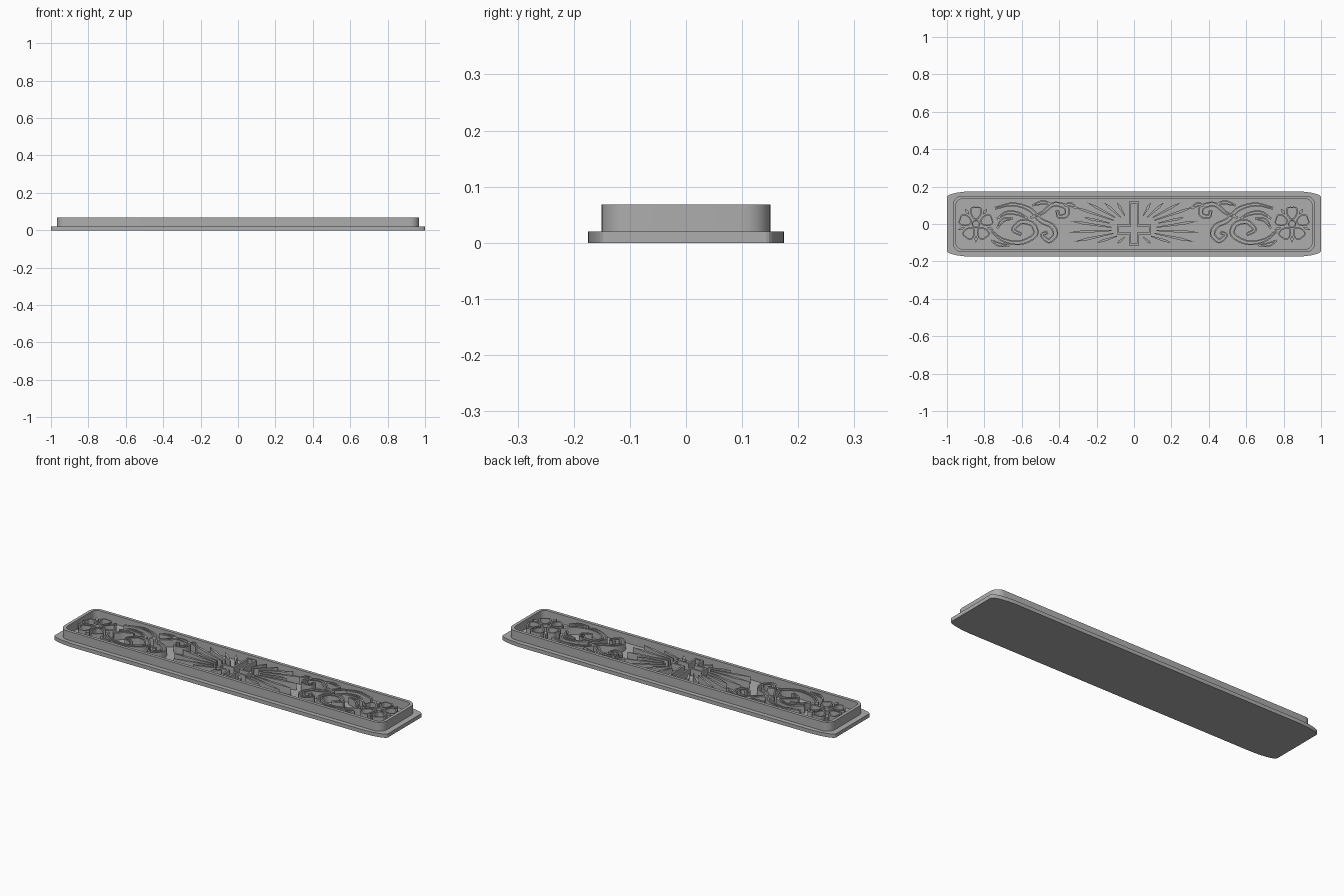
import bpy, bmesh, math
from mathutils import Vector

cube = bpy.data.objects.get("Cube")
if cube:
    bpy.data.objects.remove(cube)

grey = bpy.data.materials.new("matte grey")
grey.use_nodes = True
grey.diffuse_color = (0.42, 0.42, 0.42, 1)
grey.node_tree.nodes["Principled BSDF"].inputs["Base Color"].default_value = (0.42, 0.42, 0.42, 1)

FLOOR, RELIEF, RIM = 0.02, 0.058, 0.068


def finish(bm, name):
    bmesh.ops.recalc_face_normals(bm, faces=bm.faces)
    mesh = bpy.data.meshes.new(name)
    bm.to_mesh(mesh)
    bm.free()
    mesh.materials.append(grey)
    obj = bpy.data.objects.new(name, mesh)
    bpy.context.collection.objects.link(obj)
    return obj


def prism(bm, pts, z0, z1):
    lower = [bm.verts.new((p[0], p[1], z0)) for p in pts]
    upper = [bm.verts.new((p[0], p[1], z1)) for p in pts]
    bm.faces.new(lower[::-1])
    bm.faces.new(upper)
    for i in range(len(pts)):
        j = (i + 1) % len(pts)
        bm.faces.new((lower[i], lower[j], upper[j], upper[i]))


def wall(bm, pts, z1=RELIEF, thick=0.009, z0=FLOOR - 0.002):
    """Closed loop of upright wall, centred on the given outline."""
    pts = [Vector(p) for p in pts]
    n = len(pts)
    rings = []
    for i, p in enumerate(pts):
        a = (p - pts[i - 1]).normalized()
        b = (pts[(i + 1) % n] - p).normalized()
        na, nb = Vector((-a.y, a.x)), Vector((-b.y, b.x))
        m = na + nb
        m = m.normalized() if m.length > 0.01 else na
        off = m * (thick / 2 / max(0.6, m.dot(na)))
        rings.append([bm.verts.new((q.x, q.y, z)) for q, z in
                      ((p + off, z0), (p + off, z1), (p - off, z1), (p - off, z0))])
    for i in range(n):
        r, s = rings[i], rings[(i + 1) % n]
        for k in range(4):
            bm.faces.new((r[k], r[(k + 1) % 4], s[(k + 1) % 4], s[k]))


def rounded(hx, hy, rx, ry, steps=8):
    pts = []
    for q, (sx, sy) in enumerate(((1, 1), (-1, 1), (-1, -1), (1, -1))):
        for i in range(steps + 1):
            t = math.pi / 2 * (q + i / steps)
            pts.append((sx * (hx - rx) + rx * math.cos(t), sy * (hy - ry) + ry * math.sin(t)))
    return pts


def spline(keys, steps=6):
    """Smooth path through a few key points."""
    k = [Vector(p) for p in keys]
    k = [2 * k[0] - k[1]] + k + [2 * k[-1] - k[-2]]
    out = []
    for i in range(1, len(k) - 2):
        a, b, c, d = k[i - 1:i + 3]
        for s in range(steps):
            t = s / steps
            out.append(0.5 * (2 * b + (c - a) * t + (2 * a - 5 * b + 4 * c - d) * t * t
                              + (3 * b - a - 3 * c + d) * t ** 3))
    return out + [k[-2]]


def frond(bm, keys, w0, w1, side):
    """Outlined scroll whose width goes from w0 to w1, swelling mid-way."""
    path = spline(keys)
    left, right = [], []
    for i, p in enumerate(path):
        d = (path[min(i + 1, len(path) - 1)] - path[max(i - 1, 0)]).normalized()
        t = i / (len(path) - 1)
        h = (w0 + (w1 - w0) * t + 0.012 * math.sin(math.pi * t)) / 2
        nrm = Vector((-d.y, d.x)) * h
        left.append(p + nrm)
        right.append(p - nrm)
    wall(bm, [(side * p.x, p.y) for p in left + right[::-1]], thick=0.007)


def ring(bm, x, y, r, n=16):
    wall(bm, [(x + r * math.cos(2 * math.pi * i / n), y + r * math.sin(2 * math.pi * i / n))
              for i in range(n)], thick=0.007)


# Base plate with long, shallow rounded corners
bm = bmesh.new()
prism(bm, rounded(1.0, 0.175, 0.15, 0.032, 10), 0, FLOOR)
finish(bm, "base_plate")

# Raised rim
bm = bmesh.new()
wall(bm, rounded(0.96, 0.142, 0.04, 0.04), RIM, 0.017)
rim = finish(bm, "rim")
bpy.context.view_layer.objects.active = rim
rim.select_set(True)
bpy.ops.object.shade_smooth_by_angle(angle=math.radians(30))
rim.select_set(False)

# Outlined cross
bm = bmesh.new()
a, b, top, bottom, high, low = 0.021, 0.085, 0.115, -0.11, -0.008, -0.05
wall(bm, [(-a, bottom), (a, bottom), (a, low), (b, low), (b, high), (a, high),
          (a, top), (-a, top), (-a, high), (-b, high), (-b, low), (-a, low)], thick=0.01)
finish(bm, "cross")

# Rays: start and end of each tapered blade on one side
rays = [((0.05, 0.045), (0.09, 0.115)), ((0.07, 0.035), (0.16, 0.115)),
        ((0.10, 0.035), (0.25, 0.115)), ((0.11, 0.02), (0.33, 0.095)),
        ((0.13, 0.005), (0.27, 0.035)), ((0.12, -0.018), (0.34, 0.015)),
        ((0.12, -0.035), (0.35, -0.045)), ((0.11, -0.05), (0.32, -0.095)),
        ((0.09, -0.065), (0.20, -0.10)), ((0.05, -0.07), (0.09, -0.105))]
# Scrolls and leaves: path, start width, end width
fronds = [
    ([(0.76, -0.04), (0.70, -0.085), (0.61, -0.10), (0.53, -0.06), (0.54, -0.005),
      (0.60, 0.012), (0.645, -0.03), (0.605, -0.055)], 0.008, 0.012),
    ([(0.74, 0.085), (0.65, 0.105), (0.56, 0.08), (0.50, 0.02), (0.44, -0.01),
      (0.42, -0.055), (0.455, -0.09), (0.49, -0.06), (0.465, -0.045)], 0.008, 0.012),
    ([(0.55, 0.035), (0.49, 0.06), (0.43, 0.105), (0.365, 0.09), (0.36, 0.05),
      (0.40, 0.04), (0.41, 0.07)], 0.006, 0.012),
    ([(0.37, 0.10), (0.34, 0.105), (0.31, 0.085)], 0.004, 0.006),
    ([(0.73, 0.03), (0.68, 0.06), (0.62, 0.055), (0.57, 0.03)], 0.004, 0.004),
    ([(0.73, -0.02), (0.70, 0.02), (0.65, 0.03)], 0.004, 0.004),
    ([(0.54, 0.10), (0.49, 0.115), (0.45, 0.11)], 0.004, 0.004),
    ([(0.76, -0.09), (0.72, -0.11), (0.67, -0.115)], 0.004, 0.004)]

for side, label in ((1, "left"), (-1, "right")):
    bm = bmesh.new()
    for start, end in rays:
        p, q = Vector(start), Vector(end)
        d = (q - p).normalized()
        w = Vector((-d.y, d.x)) * 0.007
        m = p.lerp(q, 0.7)
        pts = [p + w * 0.4, p - w * 0.4, m - w, q, m + w]
        prism(bm, [(side * v.x, v.y) for v in pts], FLOOR - 0.002, RELIEF)
    finish(bm, label + "_rays")

    bm = bmesh.new()
    for keys, w0, w1 in fronds:
        frond(bm, keys, w0, w1, side)
    finish(bm, label + "_scrolls")

    # Five-petalled flower with sepals between the petals
    bm = bmesh.new()
    cx, cy = side * 0.845, 0.0
    ring(bm, cx, cy, 0.019)
    for k in range(5):
        ang = math.pi / 2 + 2 * math.pi * k / 5
        u = Vector((math.cos(ang), math.sin(ang)))
        v = Vector((-u.y, u.x))
        petal = []
        for i in range(20):
            t = 2 * math.pi * i / 20
            r = 0.035 - 0.009 * max(0, math.cos(t)) ** 6
            petal.append(Vector((cx, cy)) + u * (0.062 + r * math.cos(t))
                         + v * r * math.sin(t) * (0.8 + 0.2 * math.cos(t)))
        wall(bm, petal, thick=0.007)
        s = (u + Vector((math.cos(ang + 1.2566), math.sin(ang + 1.2566)))).normalized()
        n = Vector((-s.y, s.x)) * 0.009
        c = Vector((cx, cy))
        prism(bm, [c + s * 0.062, c + s * 0.08 + n, c + s * 0.1, c + s * 0.08 - n],
              FLOOR - 0.002, RELIEF)
    finish(bm, label + "_flower")
